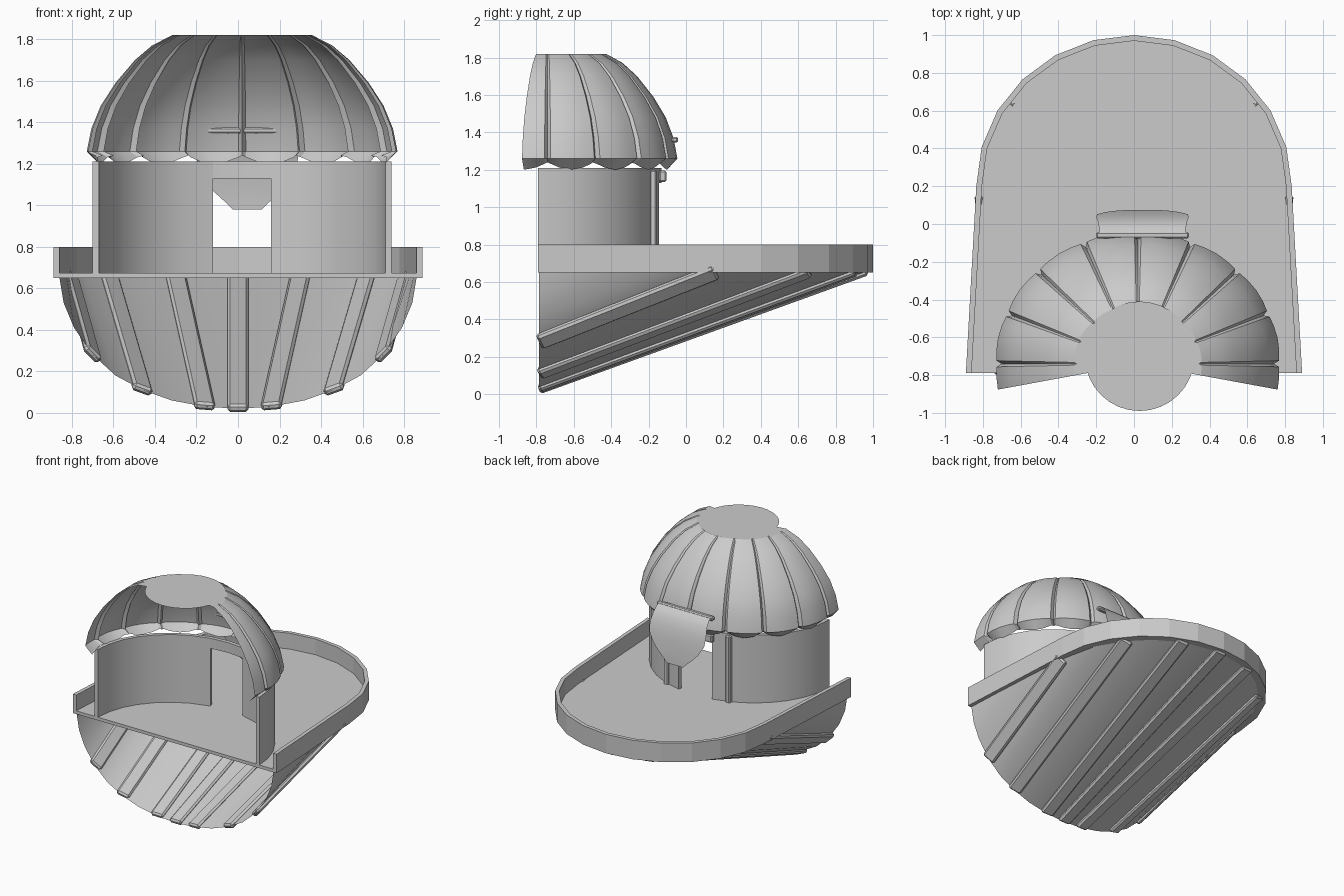
import bpy, bmesh, math
from mathutils import Vector, Matrix

if "Cube" in bpy.data.objects:
    bpy.data.objects.remove(bpy.data.objects["Cube"])


def make(name, verts, faces, smooth=None):
    me = bpy.data.meshes.new(name)
    bm = bmesh.new()
    vs = [bm.verts.new(v) for v in verts]
    for f in faces:
        bm.faces.new([vs[i] for i in f])
    bmesh.ops.remove_doubles(bm, verts=bm.verts, dist=1e-5)
    bmesh.ops.recalc_face_normals(bm, faces=bm.faces)
    bm.to_mesh(me)
    bm.free()
    ob = bpy.data.objects.new(name, me)
    bpy.context.collection.objects.link(ob)
    if smooth:
        bpy.ops.object.select_all(action='DESELECT')
        ob.select_set(True)
        bpy.context.view_layer.objects.active = ob
        bpy.ops.object.shade_smooth_by_angle(angle=math.radians(smooth))
    return ob


def loft(name, rows, smooth=None, close=False):
    """Skin a list of equally long point rows; close joins each row into a capped loop."""
    n = len(rows[0])
    verts = [p for r in rows for p in r]
    faces = []
    for i in range(len(rows) - 1):
        for j in range(n if close else n - 1):
            k = (j + 1) % n
            faces.append((i*n + j, i*n + k, (i+1)*n + k, (i+1)*n + j))
    if close:
        faces += [tuple(range(n)), tuple(range((len(rows)-1)*n, len(rows)*n))]
    return make(name, verts, faces, smooth)


def bar(name, a, b, side, w, t, bevel=0.008):
    """Bevelled bar from a to b; side is the approximate width direction."""
    a, b = Vector(a), Vector(b)
    d = (b - a).normalized()
    s = Vector(side)
    s = (s - d * s.dot(d)).normalized()
    n = d.cross(s)
    rows = [[p + s*x*w/2 + n*y*t/2 for x, y in ((-1, -1), (1, -1), (1, 1), (-1, 1))] for p in (a, b)]
    ob = loft(name, rows, close=True)
    m = ob.modifiers.new("bevel", 'BEVEL')
    m.width, m.segments = bevel, 1
    return ob


# balcony outline: tapered sides and a rounded far end
def outline(inset):
    arc = [((0.835 - inset) * math.cos(math.radians(a)), 0.20 + (0.80 - inset) * math.sin(math.radians(a)))
           for a in range(0, 181, 15)]
    return [(0.89 - inset, -0.79)] + arc + [(-0.89 + inset, -0.79)]


outer, inner = outline(0), outline(0.03)
loft("balcony_rim", [[(*o, 0.65), (*o, 0.80), (*i, 0.80), (*i, 0.65)] for o, i in zip(outer, inner)], close=True)
loft("balcony_floor", [[(x, y, z) for x, y in inner] for z in (0.65, 0.675)], close=True)

# underside shell: straight rulings from a front arch (x, z) to the floor edge (x, y)
arch = [(0, 0.02), (0.16, 0.03), (0.32, 0.06), (0.46, 0.11), (0.59, 0.18), (0.70, 0.28),
        (0.79, 0.41), (0.84, 0.53), (0.86, 0.65)]
edge = [(0, 0.97), (0.30, 0.91), (0.48, 0.80), (0.62, 0.66), (0.74, 0.46), (0.805, 0.16),
        (0.825, -0.15), (0.845, -0.48), (0.86, -0.79)]
half = [((x, -0.785, z), (u, v, 0.655)) for (x, z), (u, v) in zip(arch, edge)]
flip = lambda p: (-p[0], p[1], p[2])
rulings = [(flip(a), flip(b)) for a, b in half[:0:-1]] + half
loft("underside_shell", rulings, 35)

# ribs along the rulings
for i in (-5, -3, -1, 0, 1, 3, 5):
    a, b = rulings[8 + i]
    side = Vector(rulings[9 + i][0]) - Vector(rulings[7 + i][0])
    bar("underside_rib", a, b, side, 0.10, 0.04, 0.012)

# tower wall: half ellipse with a doorway gap
CX = 0.02


def wall_pt(deg, z, off=0.0):
    a = math.radians(deg)
    return (CX + (0.72 + off) * math.cos(a), -0.79 + (0.66 + off) * math.sin(a), z)


def wall(name, angles, z0, z1):
    return loft(name, [[wall_pt(a, z0), wall_pt(a, z1), wall_pt(a, z1, -0.03), wall_pt(a, z0, -0.03)]
                       for a in angles], 30, close=True)


JAMB = 78.3
wall("wall_right", [0, 11, 22, 33, 44, 55, 66, JAMB], 0.65, 1.21)
wall("wall_left", [180 - a for a in (0, 11, 22, 33, 44, 55, 66, JAMB)], 0.65, 1.21)
wall("wall_over_door", [JAMB, 90, 180 - JAMB], 1.13, 1.21)
for a in (68, 112):
    bar("wall_post", wall_pt(a, 0.66, 0.0), wall_pt(a, 1.20, 0.0), (1, 0, 0), 0.04, 0.04)
bar("door_lintel", (-0.15, -0.125, 1.165), (0.19, -0.125, 1.165), (0, 1, 0), 0.04, 0.06)

# petalled dome: nine grooves, half petals at the open front
steps = [-0.5, -0.25, -0.06]
for k in range(9):
    steps += [k] + ([k + f for f in (0.06, 0.25, 0.5, 0.75, 0.94)] if k < 8 else [])
steps += [8.06, 8.25, 8.5]
profile = [(0.93, None), (1.0, 1.26), (0.97, 1.37), (0.91, 1.48), (0.815, 1.59),
           (0.69, 1.70), (0.58, 1.77), (0.45, 1.82), (0.0, 1.82)]
rows = []
for s, z in profile:
    row = []
    for u in steps:
        f = u % 1.0
        r = s * (0.988 + 0.012 * math.sin(math.pi * f)) if f else s * 0.955
        a = math.radians(22.5 * u)
        h = z if z else 1.24 - 0.04 * math.sin(math.pi * f)
        row.append((CX + 0.755 * r * math.cos(a), -0.74 + 0.70 * r * math.sin(a), h))
    rows.append(row)
n = len(steps)
loft("dome_petals", rows[:-1], 30)
top = rows[-2]
make("dome_top_fill", top + [(CX, -0.74, 1.82)], [(i, i + 1, n) for i in range(n - 1)])

# flat disc on the dome
make("dome_top_disc", [(0.03 + 0.29 * math.cos(math.tau * i / 32), -0.70 + 0.29 * math.sin(math.tau * i / 32), 1.822)
                       for i in range(32)], [tuple(range(32))])

# hanging curved awning over the doorway: (y, z, half width)
cloth = [(-0.05, 1.37, 0.225), (-0.02, 1.35, 0.23), (0.01, 1.31, 0.235), (0.035, 1.25, 0.245),
         (0.052, 1.18, 0.24), (0.062, 1.11, 0.20), (0.069, 1.06, 0.155), (0.073, 1.01, 0.10), (0.075, 0.98, 0.07)]
loft("awning_cloth", [[(0.045 + w * f, y, z) for f in (-1, 0, 1)] for y, z, w in cloth], 40)
bar("awning_rod", (-0.20, -0.06, 1.36), (0.29, -0.06, 1.36), (0, 1, 0), 0.035, 0.03)
